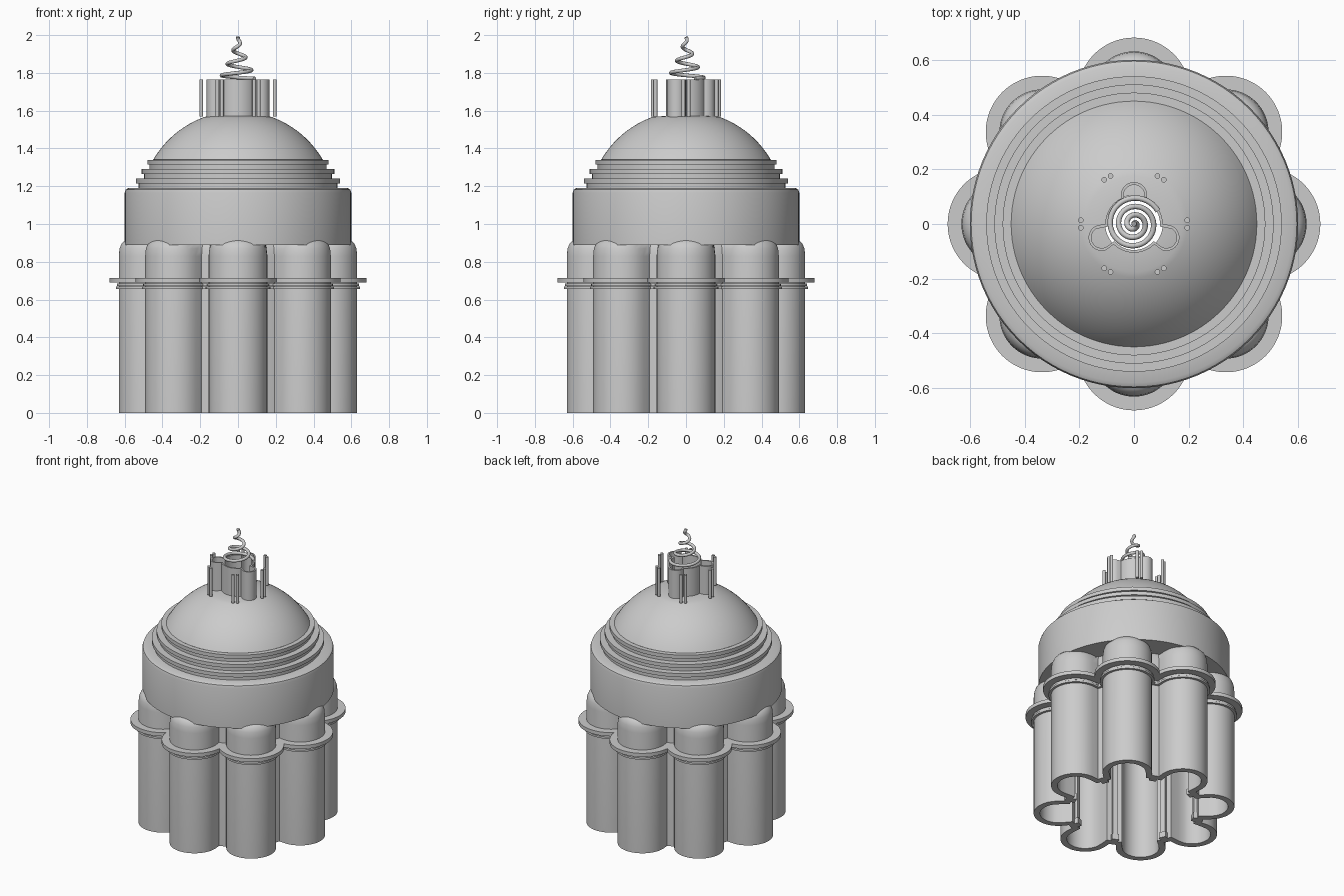
import bpy, bmesh
from math import sin, cos, pi, sqrt, atan2, radians

cube = bpy.data.objects.get("Cube")
if cube:
    bpy.data.objects.remove(cube, do_unlink=True)

stone = bpy.data.materials.new("pale grey")
stone.use_nodes = True
GREY = (0.6, 0.6, 0.6, 1)
stone.diffuse_color = GREY
stone.node_tree.nodes["Principled BSDF"].inputs["Base Color"].default_value = GREY


def finish(obj, angle=40):
    if not obj.data.materials:
        obj.data.materials.append(stone)
    bpy.ops.object.select_all(action='DESELECT')
    obj.select_set(True)
    bpy.context.view_layer.objects.active = obj
    bpy.ops.object.shade_smooth_by_angle(angle=radians(angle))


def loft(name, rows, count, angle=40):
    """Closed shell: each row is (outline function, z); last row joins the first."""
    bm = bmesh.new()
    rings = []
    for outline, z in rows:
        ring = []
        for i in range(count):
            a = 2 * pi * i / count
            r = outline(a)
            ring.append(bm.verts.new((r * cos(a), r * sin(a), z)))
        rings.append(ring)
    for lower, upper in zip(rings, rings[1:] + rings[:1]):
        for i in range(count):
            j = (i + 1) % count
            bm.faces.new((lower[i], lower[j], upper[j], upper[i]))
    bmesh.ops.recalc_face_normals(bm, faces=bm.faces)
    mesh = bpy.data.meshes.new(name)
    bm.to_mesh(mesh)
    bm.free()
    obj = bpy.data.objects.new(name, mesh)
    bpy.context.collection.objects.link(obj)
    finish(obj, angle)


def disc(radius):
    return lambda a: radius


def lathe(name, profile, angle=40):
    loft(name, [(disc(r), z) for r, z in profile], 96, angle)


def ray_circle(a, dist, direction, radius):
    """Far distance along ray a to a circle, or zero when it misses."""
    d = a - direction
    gap = radius ** 2 - (dist * sin(d)) ** 2
    return dist * cos(d) + sqrt(gap) if gap > 0 and cos(d) > 0 else 0


def lobes(offset):
    """Eight round bays joined by a circular wall, grown by an offset."""
    def outline(a):
        step = pi / 4
        return max(0.45 + offset,
                   ray_circle(a, 0.475, round(a / step) * step, 0.156 + offset))
    return outline


def trefoil(offset):
    centres = [(0, 0.105), (-0.118, -0.05), (0.118, -0.05)]

    def outline(a):
        return max([0.105 + offset] + [
            ray_circle(a, sqrt(x * x + y * y), atan2(y, x), 0.048 + offset)
            for x, y in centres])
    return outline


# Lobed lower wall with rounded bay tops, open below
loft("lobed_wall", [
    (lobes(0), 0), (lobes(0), 0.83), (lobes(-0.004), 0.87), (lobes(-0.014), 0.895),
    (lobes(-0.032), 0.913), (lobes(-0.06), 0.92), (disc(0.42), 0.92),
    (disc(0.42), 0.87), (lobes(-0.04), 0.85), (lobes(-0.04), 0)], 256)

# Flange and two thin mouldings around the bays
for name, grow, low, high in [("flange", 0.05, 0.69, 0.715),
                              ("upper_moulding", 0.01, 0.672, 0.684),
                              ("lower_moulding", 0.016, 0.655, 0.668)]:
    loft(name, [(lobes(grow), low), (lobes(grow), high),
                (lobes(-0.02), high), (lobes(-0.02), low)], 256)

# Drum and stepped rings
lathe("drum", [(0.6, 0.89), (0.6, 1.165), (0.595, 1.182), (0.58, 1.19),
               (0.5, 1.19), (0.5, 1.15), (0.55, 1.13), (0.55, 0.93), (0.44, 0.91), (0.44, 0.89)])
for i, name in enumerate(["lower_step", "middle_step", "upper_step"]):
    r, z = 0.54 - 0.03 * i, 1.19 + 0.05 * i
    lathe(name, [(r - 0.012, z), (r - 0.012, z + 0.025), (r, z + 0.025),
                 (r, z + 0.05), (r - 0.06, z + 0.05), (r - 0.06, z)])

# Dome shell with an open eye at the top
outer = [(0.52 * cos(t), 1.078 + 0.52 * sin(t))
         for t in [radians(30.3 + i * 40 / 16) for i in range(17)]]
inner = [(r * 0.95, z - 0.025) for r, z in reversed(outer)]
lathe("dome", outer + [(0.105, 1.572), (0.105, 1.545)] + inner)

# Trefoil lantern on the dome
loft("trefoil_lantern", [(trefoil(0), 1.56), (trefoil(0), 1.765),
                         (trefoil(-0.01), 1.765), (trefoil(-0.01), 1.56)], 192)


def place(name, obj, angle):
    obj.name = name
    finish(obj, angle)


# Six pairs of slim columns around the lantern
for i in range(6):
    for side in (-1, 1):
        a = i * pi / 3 + side * 0.07
        bpy.ops.mesh.primitive_cylinder_add(vertices=16, radius=0.01, depth=0.195,
                                            location=(0.195 * cos(a), 0.195 * sin(a), 1.667))
        place("lantern_column", bpy.context.object, 40)

# Inner posts between the bays, each with a small foot
for i in range(8):
    a = (i + 0.5) * pi / 4
    for name, width, low, high in [("inner_post", 0.03, 0.04, 0.88),
                                   ("post_foot", 0.045, 0.0, 0.04)]:
        bpy.ops.mesh.primitive_cube_add(
            size=1, location=(0.405 * cos(a), 0.405 * sin(a), (low + high) / 2), rotation=(0, 0, a))
        bpy.context.object.scale = (width, width, high - low)
        place(name, bpy.context.object, 30)

# Tapering spiral finial
curve = bpy.data.curves.new("spiral_finial", 'CURVE')
curve.dimensions = '3D'
curve.bevel_depth = 0.01
curve.bevel_resolution = 3
curve.use_fill_caps = True
path = curve.splines.new('POLY')
steps = 140
path.points.add(steps)
for i, point in enumerate(path.points):
    t = i / steps
    a = 0.5 + t * 3.25 * 2 * pi
    r = 0.1 * (1 - t)
    point.co = (r * cos(a), r * sin(a), 1.77 + 0.22 * t ** 1.25, 1)
spiral = bpy.data.objects.new("spiral_finial", curve)
bpy.context.collection.objects.link(spiral)
curve.materials.append(stone)
